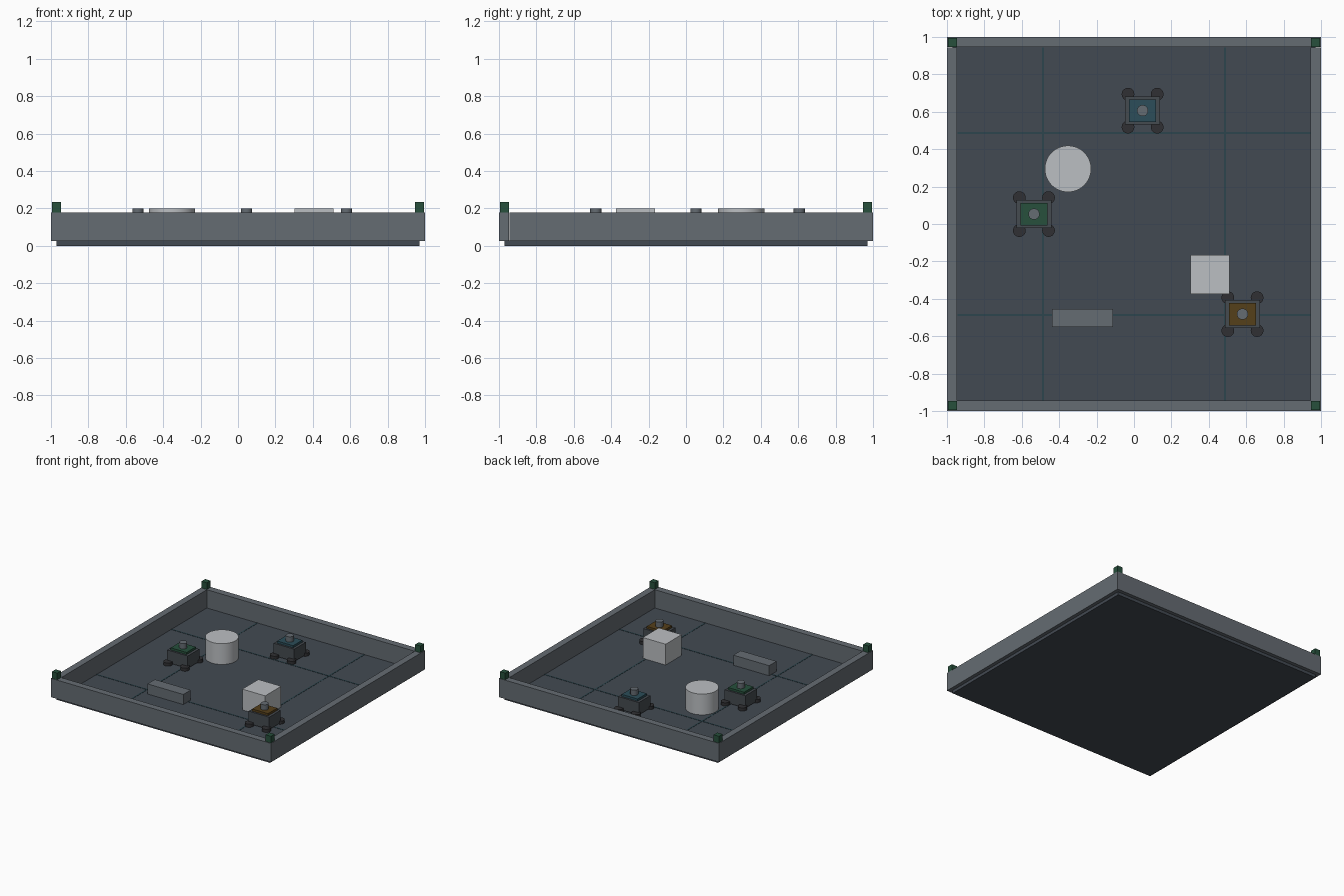
import bpy
from math import radians

if "Cube" in bpy.data.objects:
    bpy.data.objects.remove(bpy.data.objects["Cube"])


def material(name, r, g, b):
    m = bpy.data.materials.new(name)
    m.diffuse_color = (r, g, b, 1)
    m.use_nodes = True
    m.node_tree.nodes["Principled BSDF"].inputs["Base Color"].default_value = m.diffuse_color
    return m


DARK = material("dark_floor", 0.055, 0.068, 0.085)
WALL = material("wall_grey", 0.13, 0.15, 0.17)
LINE = material("line_teal", 0.025, 0.06, 0.075)
GREEN = material("marker_green", 0.02, 0.08, 0.045)
TEAL = material("plate_teal", 0.025, 0.075, 0.1)
AMBER = material("plate_amber", 0.09, 0.05, 0.01)
BODY = material("robot_body", 0.06, 0.07, 0.08)
WHEEL = material("wheel_black", 0.03, 0.03, 0.033)
SENSOR = material("sensor_grey", 0.13, 0.15, 0.17)
PALE = material("obstacle_pale", 0.5, 0.52, 0.54)


def box(name, x, y, z0, z1, sx, sy, mat):
    bpy.ops.mesh.primitive_cube_add(size=1, location=(x, y, (z0 + z1) / 2))
    o = bpy.context.object
    o.name = name
    o.scale = (sx, sy, z1 - z0)
    bpy.ops.object.transform_apply(location=False, rotation=False, scale=True)
    o.data.materials.append(mat)


def disc(name, x, y, z0, z1, r, mat, sides=32):
    bpy.ops.mesh.primitive_cylinder_add(vertices=sides, radius=r, depth=z1 - z0,
                                        location=(x, y, (z0 + z1) / 2))
    o = bpy.context.object
    o.name = name
    o.data.materials.append(mat)
    bpy.ops.object.shade_smooth_by_angle(angle=radians(30))


FLOOR = 0.029

# Floor slab and rim walls
box("floor_slab", 0, 0, 0, FLOOR, 1.94, 1.94, DARK)
for s in (-1, 1):
    box("long_wall", 0, s * 0.9725, 0.025, 0.179, 2.0, 0.055, WALL)
    box("side_wall", s * 0.9725, 0, 0.025, 0.179, 0.055, 1.89, WALL)

# Guide lines on the floor
for s in (-1, 1):
    box("guide_line_x", 0, s * 0.486, FLOOR - 0.004, FLOOR + 0.002, 1.89, 0.011, LINE)
    box("guide_line_y", s * 0.486, 0, FLOOR - 0.004, FLOOR + 0.0015, 0.011, 1.89, LINE)

# Corner markers
for sx in (-1, 1):
    for sy in (-1, 1):
        box("corner_marker", sx * 0.971, sy * 0.971, 0.179, 0.234, 0.048, 0.048, GREEN)

# Obstacles
disc("round_obstacle", -0.353, 0.295, FLOOR, 0.2, 0.124, PALE, 48)
box("block_obstacle", 0.406, -0.271, FLOOR, 0.2, 0.208, 0.208, PALE)
box("low_barrier", -0.275, -0.502, FLOOR, 0.112, 0.326, 0.096, WALL)


# Small robots: body, coloured top plate, sensor and four disc wheels
def robot(x, y, plate):
    box("robot_body", x, y, 0.036, 0.138, 0.187, 0.15, BODY)
    box("robot_top_plate", x, y, 0.138, 0.156, 0.145, 0.12, plate)
    disc("robot_sensor", x, y, 0.156, 0.2, 0.03, SENSOR, 24)
    for sx in (-1, 1):
        for sy in (-1, 1):
            disc("robot_wheel", x + sx * 0.078, y + sy * 0.088, FLOOR, 0.055, 0.034, WHEEL, 24)


robot(0.046, 0.606, TEAL)
robot(-0.535, 0.053, GREEN)
robot(0.58, -0.482, AMBER)
